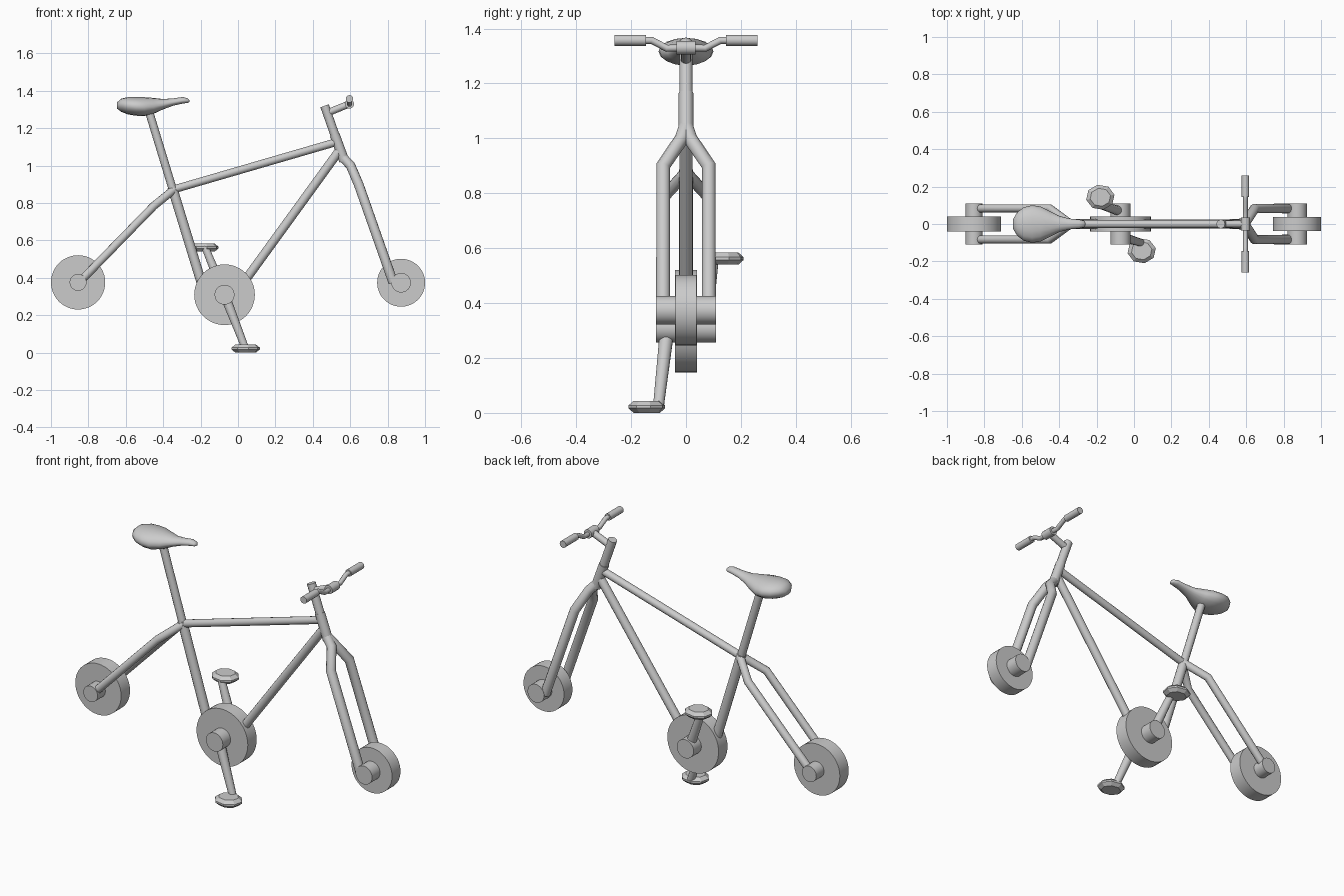
import bpy, bmesh, math
from mathutils import Vector

if "Cube" in bpy.data.objects:
    bpy.data.objects.remove(bpy.data.objects["Cube"])


def finish(ob, angle=35):
    bpy.ops.object.select_all(action='DESELECT')
    ob.select_set(True)
    bpy.context.view_layer.objects.active = ob
    if ob.type == 'CURVE':
        bpy.ops.object.convert(target='MESH')
        ob = bpy.context.object
    bpy.ops.object.shade_smooth_by_angle(angle=math.radians(angle))
    return ob


def tube(name, pts, r, taper=None):
    """Round capped tube along a path; taper gives an end radius factor."""
    cu = bpy.data.curves.new(name, 'CURVE')
    cu.dimensions = '3D'
    cu.bevel_depth = r
    cu.bevel_resolution = 4
    cu.use_fill_caps = True
    sp = cu.splines.new('POLY')
    sp.points.add(len(pts) - 1)
    for i, p in enumerate(pts):
        sp.points[i].co = (*p, 1)
        sp.points[i].radius = 1 + ((taper or 1) - 1) * i / (len(pts) - 1)
    ob = bpy.data.objects.new(name, cu)
    bpy.context.collection.objects.link(ob)
    return finish(ob)


def disc(name, x, z, r, half):
    """Cylinder lying along y."""
    bpy.ops.mesh.primitive_cylinder_add(vertices=48, radius=r, depth=2 * half,
                                        location=(x, 0, z), rotation=(math.pi / 2, 0, 0))
    ob = bpy.context.object
    ob.name = name
    return finish(ob)


def loft(name, rings):
    """Skin a list of closed rings and cap both ends."""
    bm = bmesh.new()
    vr = [[bm.verts.new(p) for p in ring] for ring in rings]
    n = len(vr[0])
    for a, b in zip(vr, vr[1:]):
        for i in range(n):
            bm.faces.new((a[i], a[(i + 1) % n], b[(i + 1) % n], b[i]))
    bm.faces.new(vr[0])
    bm.faces.new(vr[-1])
    bmesh.ops.recalc_face_normals(bm, faces=bm.faces)
    me = bpy.data.meshes.new(name)
    bm.to_mesh(me)
    bm.free()
    ob = bpy.data.objects.new(name, me)
    bpy.context.collection.objects.link(ob)
    return ob


# Hubs and chainring, each a thick disc with an axle
for name, x, z, r, half, ar in (("rear_hub", -0.855, 0.376, 0.145, 0.04, 0.045),
                                ("front_hub", 0.872, 0.374, 0.128, 0.038, 0.052),
                                ("chainring", -0.072, 0.31, 0.162, 0.04, 0.053)):
    disc(name, x, z, r, half)
    disc(name + "_axle", x, z, ar, 0.11)

# Main frame tubes
tube("seat_tube", [(-0.352, 0, 0.885), (-0.185, 0, 0.34)], 0.026)
tube("seat_post", [(-0.485, 0, 1.32), (-0.348, 0, 0.87)], 0.022)
tube("top_tube", [(-0.348, 0, 0.872), (0.54, 0, 1.13)], 0.021)
tube("down_tube", [(0.545, 0, 1.085), (0.03, 0, 0.375)], 0.024)
tube("head_tube", [(0.517, 0, 1.165), (0.568, 0, 1.025)], 0.027)

# Steering column, stem and bar clamp
tube("steering_column", [(0.463, 0, 1.32), (0.53, 0, 1.13)], 0.024)
tube("stem", [(0.485, 0, 1.285), (0.595, 0, 1.33)], 0.019)
tube("bar_clamp", [(0.596, -0.035, 1.33), (0.596, 0.035, 1.33)], 0.025)

for s, side in ((-1, "right"), (1, "left")):
    # Fork leg and rear stay
    tube(side + "_fork_leg", [(0.56, 0, 1.045), (0.602, s * 0.015, 1.0),
                              (0.645, s * 0.083, 0.9), (0.83, s * 0.083, 0.375)], 0.026)
    tube(side + "_rear_stay", [(-0.345, s * 0.005, 0.87), (-0.45, s * 0.083, 0.785),
                               (-0.84, s * 0.083, 0.385)], 0.022)
    # Handlebar half and grip
    tube(side + "_handlebar", [(0.596, 0, 1.33), (0.596, s * 0.07, 1.328),
                               (0.596, s * 0.125, 1.357), (0.596, s * 0.16, 1.357)], 0.013)
    tube(side + "_grip", [(0.596, s * 0.145, 1.357), (0.596, s * 0.26, 1.357)], 0.02)
    # Crank arm and octagonal pedal
    px, pz = (0.041, 0.022) if s < 0 else (-0.18, 0.562)
    tube(side + "_crank", [(-0.072, s * 0.068, 0.31),
                           (px + s * 0.003, s * 0.1, pz + 0.005)], 0.027, 0.75)
    rings = []
    for k, dz in ((0.72, -0.022), (1, -0.005), (1, 0.005), (0.72, 0.022)):
        rings.append([(px + 0.077 * k * math.cos(a), s * 0.143 + 0.068 * k * math.sin(a), pz + dz)
                      for a in (math.tau * (i + 0.25) / 8 for i in range(8))])
    loft(side + "_pedal", rings)

# Saddle: sections of x, half width, top, rim height, underside
sections = [(-0.647, 0.025, 1.338, 1.322, 1.305), (-0.625, 0.062, 1.358, 1.325, 1.288),
            (-0.59, 0.089, 1.366, 1.322, 1.274), (-0.545, 0.1, 1.366, 1.317, 1.267),
            (-0.5, 0.094, 1.366, 1.313, 1.265), (-0.45, 0.069, 1.362, 1.315, 1.278),
            (-0.4, 0.043, 1.356, 1.325, 1.301), (-0.345, 0.029, 1.36, 1.338, 1.321),
            (-0.295, 0.024, 1.367, 1.347, 1.332), (-0.268, 0.018, 1.36, 1.346, 1.336),
            (-0.26, 0.008, 1.35, 1.345, 1.34)]
rings = []
for x, w, top, mid, bot in sections:
    ring = []
    for i in range(16):
        a = math.tau * i / 16
        c, s = math.cos(a), math.sin(a)
        ring.append((x, w * c, mid + s * ((top - mid) if s > 0 else (mid - bot))))
    rings.append(ring)
saddle = loft("saddle", rings)
finish(saddle, 60)
